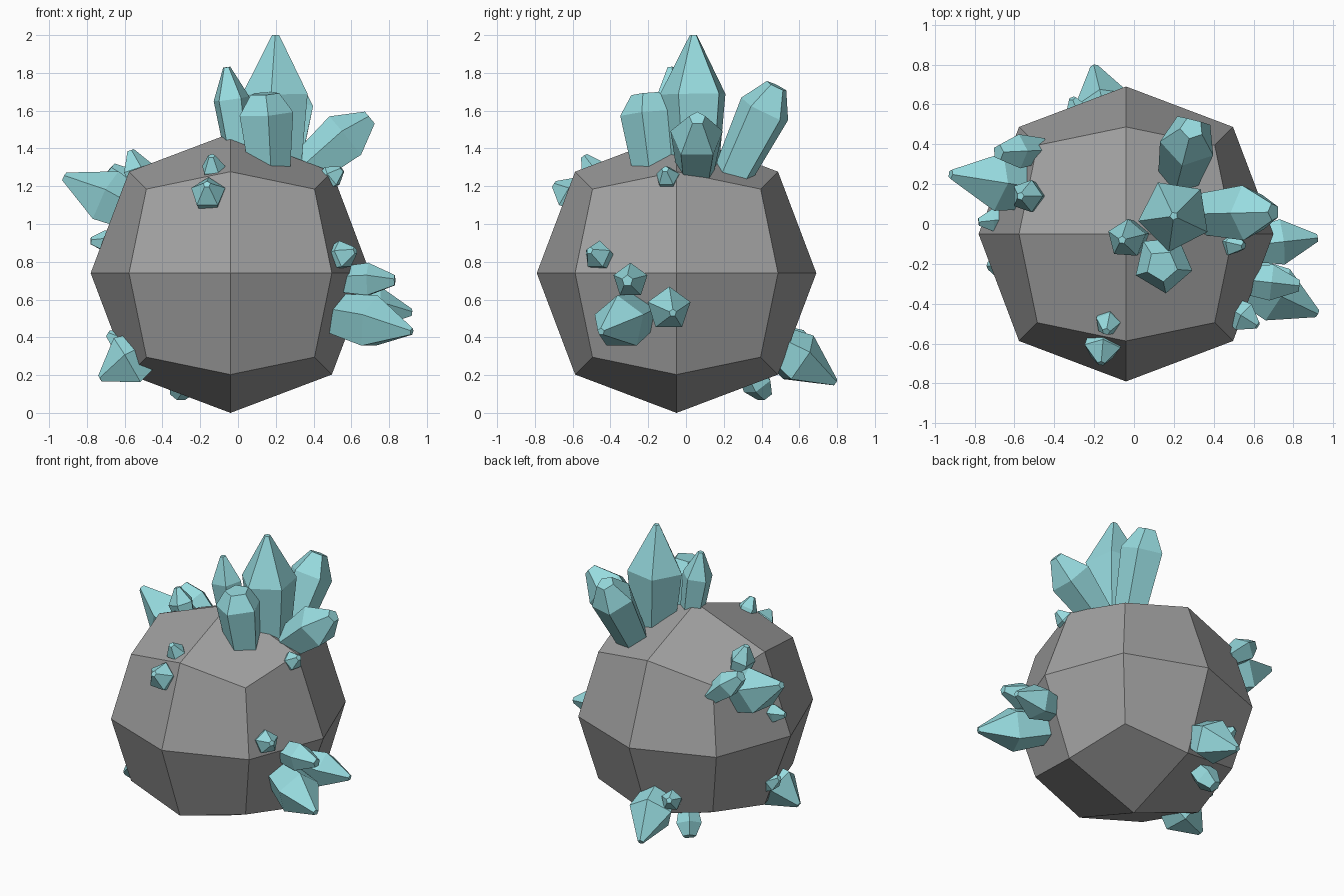
import bpy
import bmesh
from math import cos, sin, tau
from mathutils import Vector

default_cube = bpy.data.objects.get("Cube")
if default_cube:
    bpy.data.objects.remove(default_cube, do_unlink=True)


def make_material(name, color):
    material = bpy.data.materials.new(name)
    material.use_nodes = True
    material.diffuse_color = color
    material.node_tree.nodes["Principled BSDF"].inputs["Base Color"].default_value = color
    return material


stone_grey = make_material("stone grey", (0.35, 0.35, 0.35, 1))
crystal_teal = make_material("crystal teal", (0.31, 0.71, 0.74, 1))


def finish(name, mesh_builder, material):
    mesh = bpy.data.meshes.new(name)
    bmesh.ops.recalc_face_normals(mesh_builder, faces=mesh_builder.faces)
    mesh_builder.to_mesh(mesh)
    mesh_builder.free()
    mesh.materials.append(material)
    part = bpy.data.objects.new(name, mesh)
    bpy.context.collection.objects.link(part)
    return part


def boulder(name, center):
    """Cube split once, each vertex pushed out by its kind: face, edge or corner."""
    builder = bmesh.new()
    bmesh.ops.create_cube(builder, size=2)
    bmesh.ops.subdivide_edges(builder, edges=builder.edges[:], cuts=1, use_grid_fill=True)
    reach = {1: 0.74, 2: 0.537, 3: 0.445}
    for vert in builder.verts:
        axes_used = sum(abs(value) > 0.5 for value in vert.co)
        vert.co = vert.co * reach[axes_used] + Vector(center)
    return finish(name, builder, stone_grey)


def crystal(name, base, tip, radius, shoulder=0.6, cap=0.02, sides=5, root=0.7):
    """Shaft widening from base to shoulder, then narrowing to a small cap."""
    builder = bmesh.new()
    base, tip = Vector(base), Vector(tip)
    turn = (tip - base).to_track_quat("Z", "Y")
    rings = []
    for along, size in ((0, radius * root), (shoulder, radius), (1, cap)):
        center = base.lerp(tip, along)
        ring = []
        for side in range(sides):
            angle = tau * (side / sides + 0.25)
            offset = Vector((cos(angle), sin(angle), 0)) * size
            ring.append(builder.verts.new(center + turn @ offset))
        rings.append(ring)
    for lower, upper in zip(rings, rings[1:]):
        for side in range(sides):
            following = (side + 1) % sides
            builder.faces.new((lower[side], lower[following], upper[following], upper[side]))
    builder.faces.new(rings[0])
    builder.faces.new(rings[-1])
    return finish(name, builder, crystal_teal)


# Faceted rock body
boulder("boulder", (-0.04, -0.05, 0.74))

# Tall cluster on the crown
crystal("crown_spire", (0.21, 0.05, 1.2), (0.2, 0.04, 2), radius=0.185, shoulder=0.61)
crystal("crown_front_crystal", (0.17, -0.16, 1.2), (0.14, -0.21, 1.69),
        radius=0.15, shoulder=0.79, cap=0.08)
crystal("crown_back_crystal", (0.22, 0.21, 1.18), (0.29, 0.48, 1.73),
        radius=0.145, shoulder=0.77, cap=0.06)
crystal("crown_side_crystal", (0.31, 0.05, 1.24), (0.7, 0.06, 1.56),
        radius=0.145, shoulder=0.68, cap=0.045)
crystal("crown_slim_crystal", (0.02, -0.06, 1.25), (-0.06, -0.08, 1.83),
        radius=0.1, shoulder=0.71)
crystal("crown_bud", (0.42, -0.08, 1.19), (0.55, -0.11, 1.29), radius=0.065)

# Two small buds on the upper front
crystal("front_upper_bud", (-0.12, -0.44, 1.2), (-0.14, -0.54, 1.36), radius=0.065)
crystal("front_lower_bud", (-0.15, -0.52, 1.1), (-0.165, -0.7, 1.21), radius=0.095)

# Cluster on the upper -x side
crystal("upper_side_spike", (-0.48, 0.18, 1.03), (-0.92, 0.25, 1.25),
        radius=0.155, shoulder=0.5, cap=0.025)
crystal("upper_side_back_crystal", (-0.46, 0.37, 1.1), (-0.68, 0.36, 1.29),
        radius=0.09, cap=0.04)
crystal("upper_side_upright_crystal", (-0.49, 0.14, 1.15), (-0.57, 0.14, 1.39), radius=0.085)
crystal("upper_side_bud", (-0.6, 0.03, 0.9), (-0.78, 0.01, 0.91), radius=0.06)

# Cluster on the lower +x side
crystal("lower_side_spike", (0.46, -0.23, 0.53), (0.92, -0.45, 0.43),
        radius=0.15, shoulder=0.55)
crystal("lower_side_middle_crystal", (0.56, -0.11, 0.57), (0.92, -0.07, 0.53),
        radius=0.12, shoulder=0.5)
crystal("lower_side_upper_crystal", (0.48, -0.27, 0.7), (0.83, -0.31, 0.7), radius=0.095, cap=0.03)
crystal("lower_side_bud", (0.46, -0.41, 0.8), (0.62, -0.51, 0.86), radius=0.08)

# Pair on the lower -x side
crystal("low_corner_spike", (-0.46, -0.2, 0.34), (-0.73, -0.21, 0.18), radius=0.15, shoulder=0.45)
crystal("low_corner_bud", (-0.55, -0.05, 0.33), (-0.69, -0.05, 0.42), radius=0.065)

# Cluster low on the back
crystal("back_spike", (-0.12, 0.46, 0.37), (-0.2, 0.79, 0.16), radius=0.15, shoulder=0.42)
crystal("back_upper_bud", (-0.25, 0.48, 0.35), (-0.31, 0.63, 0.42), radius=0.07)
crystal("back_lower_bud", (-0.24, 0.32, 0.25), (-0.32, 0.42, 0.09), radius=0.085, cap=0.045)
